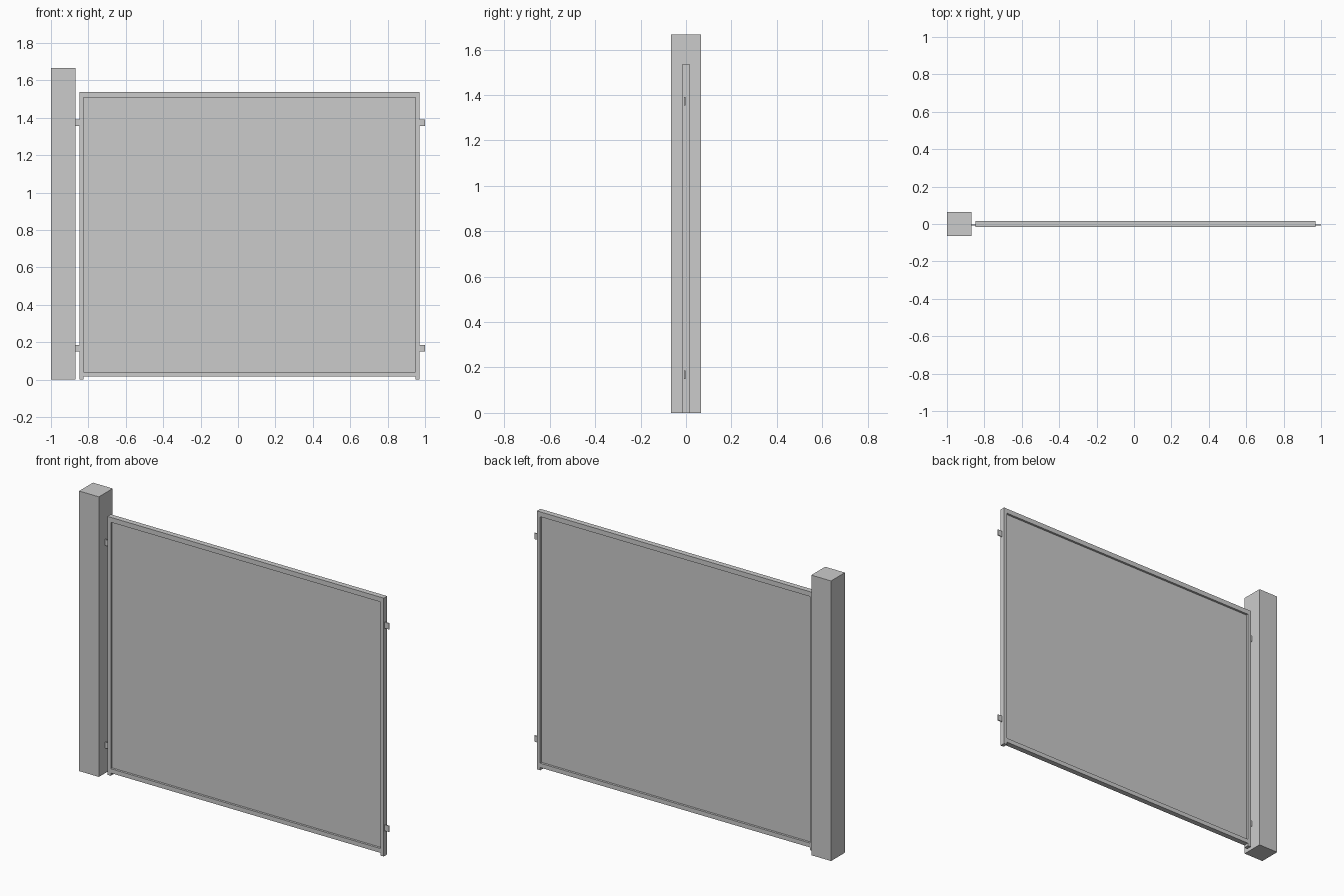
import bpy

if "Cube" in bpy.data.objects:
    bpy.data.objects.remove(bpy.data.objects["Cube"])


def box(name, x, y, z):
    """Box from (min, max) ranges on each axis."""
    bpy.ops.mesh.primitive_cube_add(
        size=1, location=[(a + b) / 2 for a, b in (x, y, z)])
    ob = bpy.context.object
    ob.name = name
    ob.scale = [b - a for a, b in (x, y, z)]
    bpy.ops.object.transform_apply(location=False, rotation=False, scale=True)
    return ob


LEFT, RIGHT, TOP = -0.848, 0.970, 1.537
STILE = 0.022
depth = (-0.016, 0.016)

# Square support post
box("post", (-1.0, -0.87), (-0.065, 0.065), (0, 1.666))

# Frame: stiles reach the ground, rails sit between them
box("left_stile", (LEFT, LEFT + STILE), depth, (0, TOP))
box("right_stile", (RIGHT - STILE, RIGHT), depth, (0, TOP))
inner = (LEFT + STILE, RIGHT - STILE)
box("top_rail", inner, depth, (1.508, TOP))
box("bottom_rail", inner, depth, (0.016, 0.042))

# Thin recessed panel
box("panel", inner, (-0.003, 0.003), (0.042, 1.508))

# Mounting tabs on both sides
for level, z in (("lower", 0.168), ("upper", 1.373)):
    for side, x in (("left", (-0.87, LEFT)), ("right", (RIGHT, 1.0))):
        box(f"{level}_{side}_tab", x, (-0.008, -0.002), (z - 0.018, z + 0.018))
